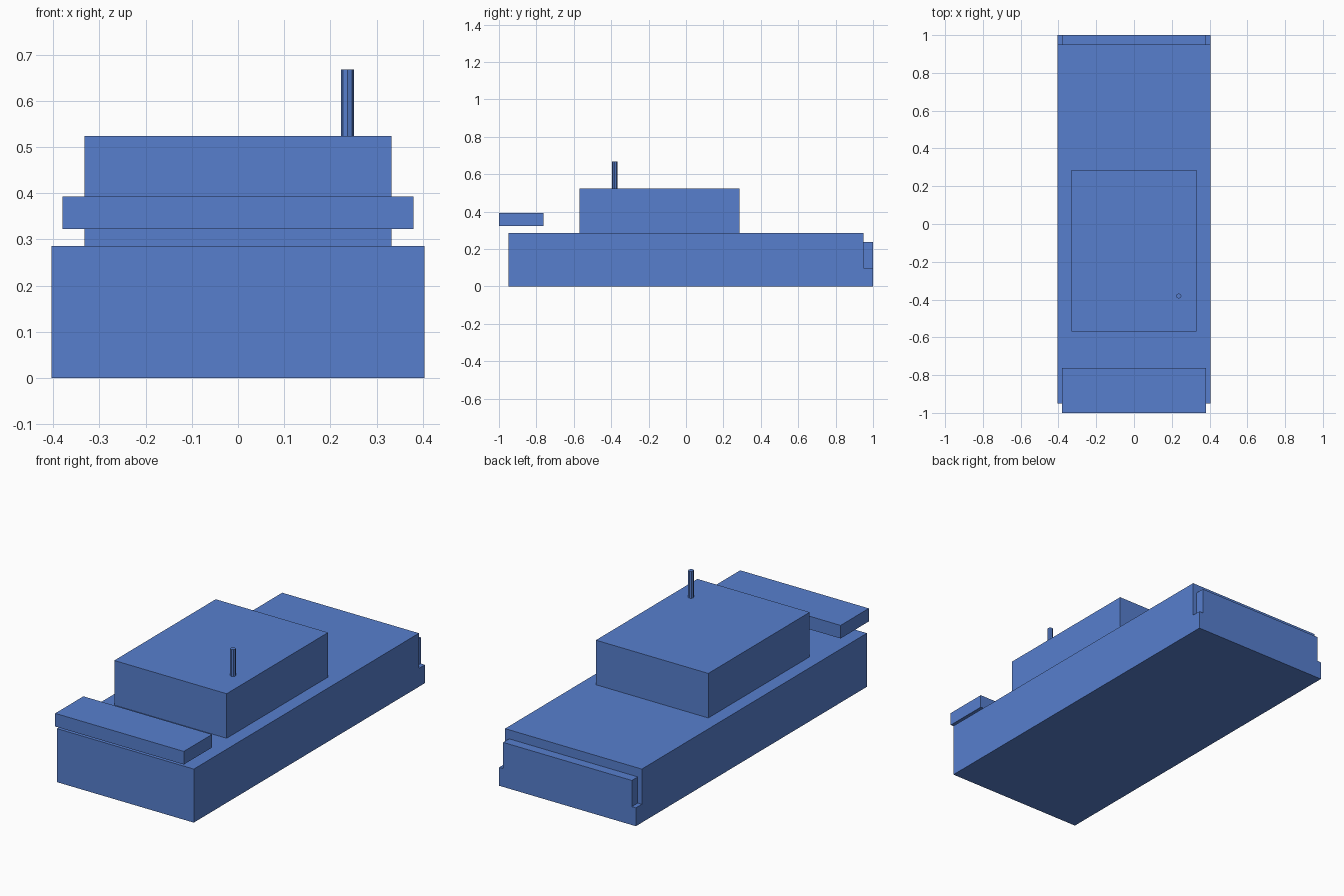
import bpy, bmesh
from mathutils import Matrix, Vector

if "Cube" in bpy.data.objects:
    bpy.data.objects.remove(bpy.data.objects["Cube"])

blue = bpy.data.materials.new("blue")
blue.diffuse_color = (0.095, 0.212, 0.617, 1)
blue.use_nodes = True
blue.node_tree.nodes["Principled BSDF"].inputs["Base Color"].default_value = blue.diffuse_color


def add_object(name, bm):
    bmesh.ops.recalc_face_normals(bm, faces=bm.faces)
    mesh = bpy.data.meshes.new(name)
    bm.to_mesh(mesh)
    bm.free()
    mesh.materials.append(blue)
    obj = bpy.data.objects.new(name, mesh)
    bpy.context.collection.objects.link(obj)
    return obj


def box(name, half_width, y0, y1, z0, z1):
    """Box centred on x, given by its y and z extents."""
    bm = bmesh.new()
    bmesh.ops.create_cube(bm, size=1)
    bmesh.ops.scale(bm, vec=(2 * half_width, y1 - y0, z1 - z0), verts=bm.verts)
    bmesh.ops.translate(bm, vec=(0, (y0 + y1) / 2, (z0 + z1) / 2), verts=bm.verts)
    return add_object(name, bm)


def side_extrude(name, half_width, profile):
    """Extrude a y-z side profile across x."""
    bm = bmesh.new()
    face = bm.faces.new([bm.verts.new((-half_width, y, z)) for y, z in profile])
    ext = bmesh.ops.extrude_face_region(bm, geom=[face])
    moved = [v for v in ext["geom"] if isinstance(v, bmesh.types.BMVert)]
    bmesh.ops.translate(bm, vec=(2 * half_width, 0, 0), verts=moved)
    return add_object(name, bm)


# Long hull with a low ledge at the back
side_extrude("body", 0.404, [(-0.95, 0), (1, 0), (1, 0.098), (0.95, 0.098),
                             (0.95, 0.286), (-0.95, 0.286)])
# Narrower panel standing on the back ledge
box("rear_panel", 0.38, 0.95, 1.0, 0.098, 0.238)
# Cabin block
box("cabin", 0.332, -0.57, 0.286, 0.286, 0.524)
# Slab hovering over the front end
box("front_slab", 0.38, -1.0, -0.762, 0.323, 0.393)

# Antenna on the cabin roof
bm = bmesh.new()
bmesh.ops.create_cone(bm, cap_ends=True, segments=8, radius1=0.0138, radius2=0.0138,
                      depth=0.144,
                      matrix=Matrix.Translation(Vector((0.237, -0.381, 0.596))))
add_object("antenna", bm)
